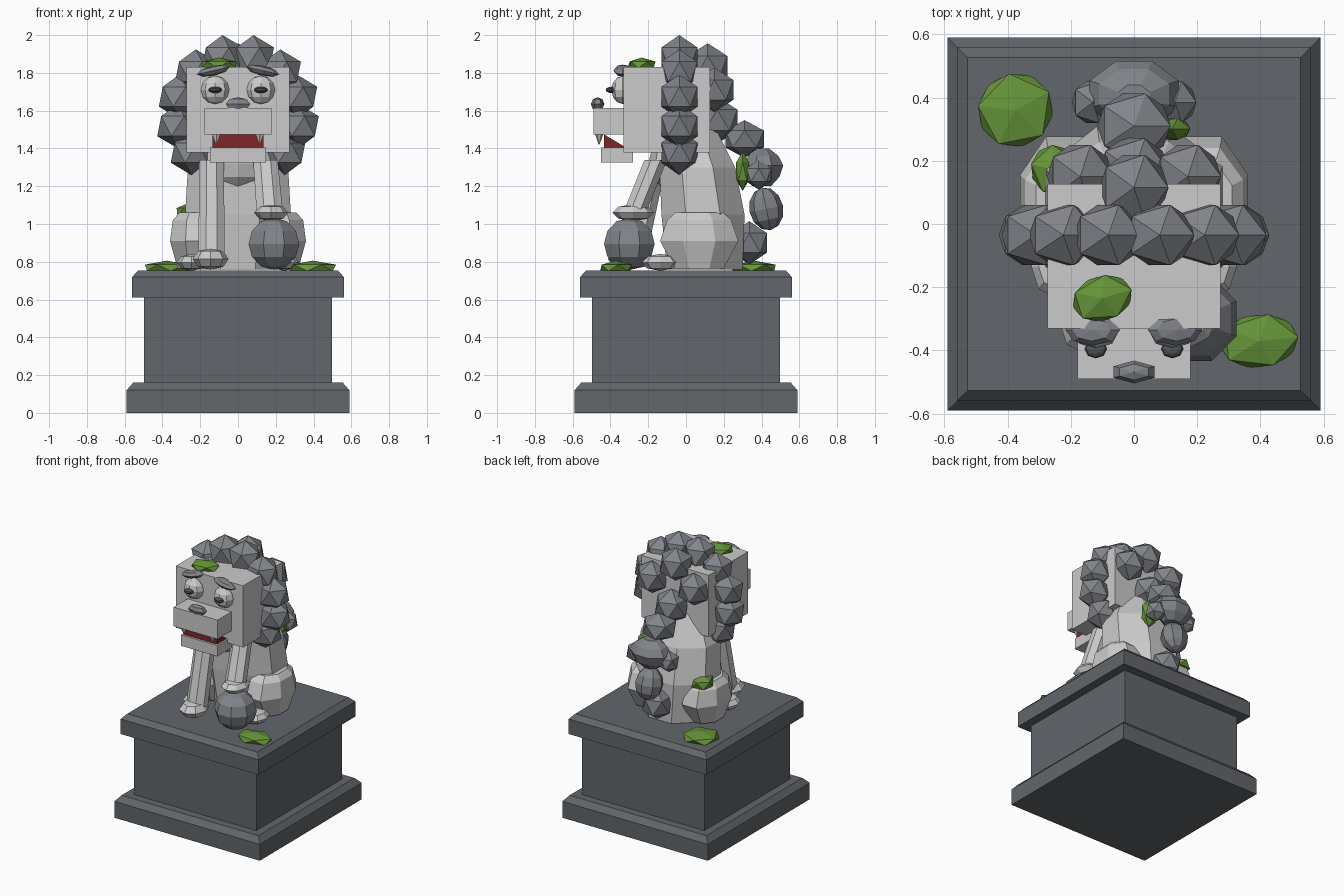
import bpy, bmesh, math
from mathutils import Vector, Matrix

if "Cube" in bpy.data.objects:
    bpy.data.objects.remove(bpy.data.objects["Cube"])


def material(name, rgb):
    m = bpy.data.materials.new(name)
    m.diffuse_color = (*rgb, 1)
    m.use_nodes = True
    m.node_tree.nodes["Principled BSDF"].inputs["Base Color"].default_value = m.diffuse_color
    return m


GREEN = material("moss_green", (0.13, 0.30, 0.04))
RED = material("mouth_red", (0.22, 0.018, 0.02))
DARK = material("dark_stone", (0.122, 0.133, 0.145))
MID = material("mid_stone", (0.22, 0.23, 0.255))
PUPIL = material("pupil_stone", (0.085, 0.09, 0.10))


def finish(bm, name, mat=None):
    bmesh.ops.recalc_face_normals(bm, faces=bm.faces)
    me = bpy.data.meshes.new(name)
    bm.to_mesh(me)
    bm.free()
    ob = bpy.data.objects.new(name, me)
    bpy.context.collection.objects.link(ob)
    if mat:
        me.materials.append(mat)
    return ob


def place(bm, loc, size, rot=(0, 0, 0)):
    r = Matrix.Rotation(rot[2], 4, 'Z') @ Matrix.Rotation(rot[1], 4, 'Y') @ Matrix.Rotation(rot[0], 4, 'X')
    bmesh.ops.transform(bm, verts=bm.verts, matrix=Matrix.Translation(loc) @ r @ Matrix.Diagonal((*size, 1)))


def ball(name, loc, size, seg=8, rings=6, rot=(0, 0, 0), mat=None):
    bm = bmesh.new()
    bmesh.ops.create_uvsphere(bm, u_segments=seg, v_segments=rings, radius=1)
    place(bm, loc, size, rot)
    return finish(bm, name, mat)


def ico(name, loc, size, rot=(0, 0, 0), mat=None):
    bm = bmesh.new()
    bmesh.ops.create_icosphere(bm, subdivisions=1, radius=1)
    place(bm, loc, size, rot)
    return finish(bm, name, mat)


def box(name, lo, hi):
    bm = bmesh.new()
    bmesh.ops.create_cube(bm, size=1)
    lo, hi = Vector(lo), Vector(hi)
    place(bm, (lo + hi) / 2, hi - lo)
    return finish(bm, name)


def loft(name, rings, sides=8, mat=None):
    """Stack flat-sided rings given as (x, y, z, half_width, half_depth)."""
    bm = bmesh.new()
    k = 1 / math.cos(math.pi / sides)
    loops = []
    for x, y, z, rx, ry in rings:
        loops.append([bm.verts.new((x + rx * k * math.cos(a), y + ry * k * math.sin(a), z))
                      for a in (2 * math.pi * (i + 0.5) / sides for i in range(sides))])
    for a, b in zip(loops, loops[1:]):
        for i in range(sides):
            j = (i + 1) % sides
            bm.faces.new((a[i], a[j], b[j], b[i]))
    bm.faces.new(loops[0])
    bm.faces.new(loops[-1])
    return finish(bm, name, mat)


# pedestal
def slab(name, *levels):
    return loft(name, [(0, 0, z, r, r) for z, r in levels], 4, DARK)


slab("pedestal_base", (0, 0.59), (0.12, 0.59), (0.16, 0.555))
slab("pedestal_body", (0.15, 0.497), (0.62, 0.497))
slab("pedestal_top", (0.61, 0.56), (0.72, 0.56), (0.755, 0.527))

# torso
loft("torso", [(0, 0.10, 0.76, 0.22, 0.20), (0, 0.09, 1.05, 0.28, 0.22),
               (0, 0.06, 1.30, 0.265, 0.20), (0, 0.02, 1.50, 0.16, 0.14)])
ball("chest", (0, -0.07, 1.32), (0.17, 0.13, 0.14))

# haunches and hind paws
for s, side in ((-1, "left"), (1, "right")):
    x = s * 0.22
    loft(side + "_haunch", [(x, 0.07, 0.765, 0.10, 0.13), (x, 0.07, 0.91, 0.14, 0.207),
                            (x, 0.07, 1.02, 0.125, 0.17), (x, 0.07, 1.06, 0.09, 0.127)])
    ball(side + "_hind_paw", (s * 0.245, -0.135, 0.797), (0.08, 0.10, 0.045), 8, 4)

# front legs, paws and the ball under the raised paw
loft("left_front_leg", [(-0.14, -0.28, 0.80, 0.07, 0.065), (-0.14, -0.16, 1.34, 0.065, 0.06)])
ball("left_front_paw", (-0.145, -0.30, 0.815), (0.095, 0.115, 0.058), 8, 4)
loft("right_front_leg", [(0.17, -0.28, 1.04, 0.07, 0.06), (0.145, -0.16, 1.34, 0.065, 0.06)])
ball("right_front_paw", (0.175, -0.28, 1.06), (0.09, 0.11, 0.045), 8, 4)
ball("carved_ball", (0.19, -0.30, 0.895), (0.145, 0.145, 0.138), 8, 6, (0, 0, math.pi / 8), MID)

# head, muzzle, jaw
box("head", (-0.273, -0.33, 1.378), (0.273, 0.127, 1.83))
box("muzzle", (-0.178, -0.49, 1.475), (0.178, -0.30, 1.615))
box("jaw", (-0.147, -0.45, 1.325), (0.147, -0.28, 1.405))
ball("nose", (0, -0.468, 1.635), (0.075, 0.036, 0.036), 6, 4, mat=MID)

# red mouth wedge
bm = bmesh.new()
ends = [[bm.verts.new((x, y, z)) for y, z in ((-0.435, 1.475), (-0.435, 1.40), (-0.31, 1.40))]
        for x in (-0.135, 0.135)]
for e in ends:
    bm.faces.new(e)
for i in range(3):
    j = (i + 1) % 3
    bm.faces.new((ends[0][i], ends[0][j], ends[1][j], ends[1][i]))
finish(bm, "mouth", RED)

# paired face details
for s, side in ((-1, "left"), (1, "right")):
    x = s * 0.121
    ball(side + "_eye", (x, -0.335, 1.71), (0.075, 0.06, 0.075))
    ball(side + "_pupil", (x, -0.395, 1.71), (0.036, 0.03, 0.017), mat=PUPIL)
    ball(side + "_brow", (s * 0.13, -0.335, 1.812), (0.088, 0.05, 0.026), 8, 4, (0, s * 0.22, 0), MID)
    loft(side + "_fang", [(s * 0.115, -0.46, 1.42, 0.002, 0.002), (s * 0.115, -0.46, 1.48, 0.024, 0.02)], 6)

# mane ring around the head
for i in range(10):
    a = math.radians(-40.5 + 29 * i)
    ico("mane_curl_%d" % i, (0.325 * math.cos(a), -0.035, 1.58 + 0.312 * math.sin(a)),
        (0.122, 0.112, 0.118), mat=MID)

# curls down the back of the head
for i, (x, y, z, r) in enumerate(((0, 0.115, 1.835, 0.122), (-0.17, 0.15, 1.71, 0.118),
                                  (0.17, 0.15, 1.71, 0.118), (0, 0.165, 1.55, 0.125))):
    ico("back_curl_%d" % i, (x, y, z), (r, r, r), mat=MID)

# curled tail
ico("tail_curl_top", (0, 0.31, 1.45), (0.13, 0.12, 0.10), mat=MID)
loft("tail_tuft", [(0, 0.40, 1.20, 0.06, 0.05), (0, 0.41, 1.25, 0.115, 0.085), (0, 0.41, 1.31, 0.14, 0.105),
                   (0, 0.41, 1.36, 0.11, 0.08), (0, 0.40, 1.40, 0.05, 0.04)], mat=MID)
for s, side in ((-1, "left"), (1, "right")):
    ico(side + "_tail_curl", (s * 0.13, 0.385, 1.26), (0.075, 0.078, 0.078), mat=MID)
ball("tail_middle", (0, 0.425, 1.08), (0.10, 0.09, 0.115), 8, 6, (0.2, 0, 0), MID)
ico("tail_root", (0, 0.335, 0.90), (0.11, 0.11, 0.115), mat=MID)

# moss patches
for i, (loc, size, turn) in enumerate((
        ((-0.375, 0.36, 0.768), (0.135, 0.13, 0.038), 0.5),
        ((0.395, -0.37, 0.768), (0.14, 0.095, 0.038), 0.1),
        ((-0.10, -0.235, 1.843), (0.108, 0.08, 0.038), 0.3),
        ((-0.25, 0.17, 1.06), (0.085, 0.09, 0.055), 0.4),
        ((0.12, 0.30, 1.28), (0.065, 0.04, 0.105), 0.0))):
    ico("moss_%d" % i, loc, size, (0, 0, turn), GREEN)
